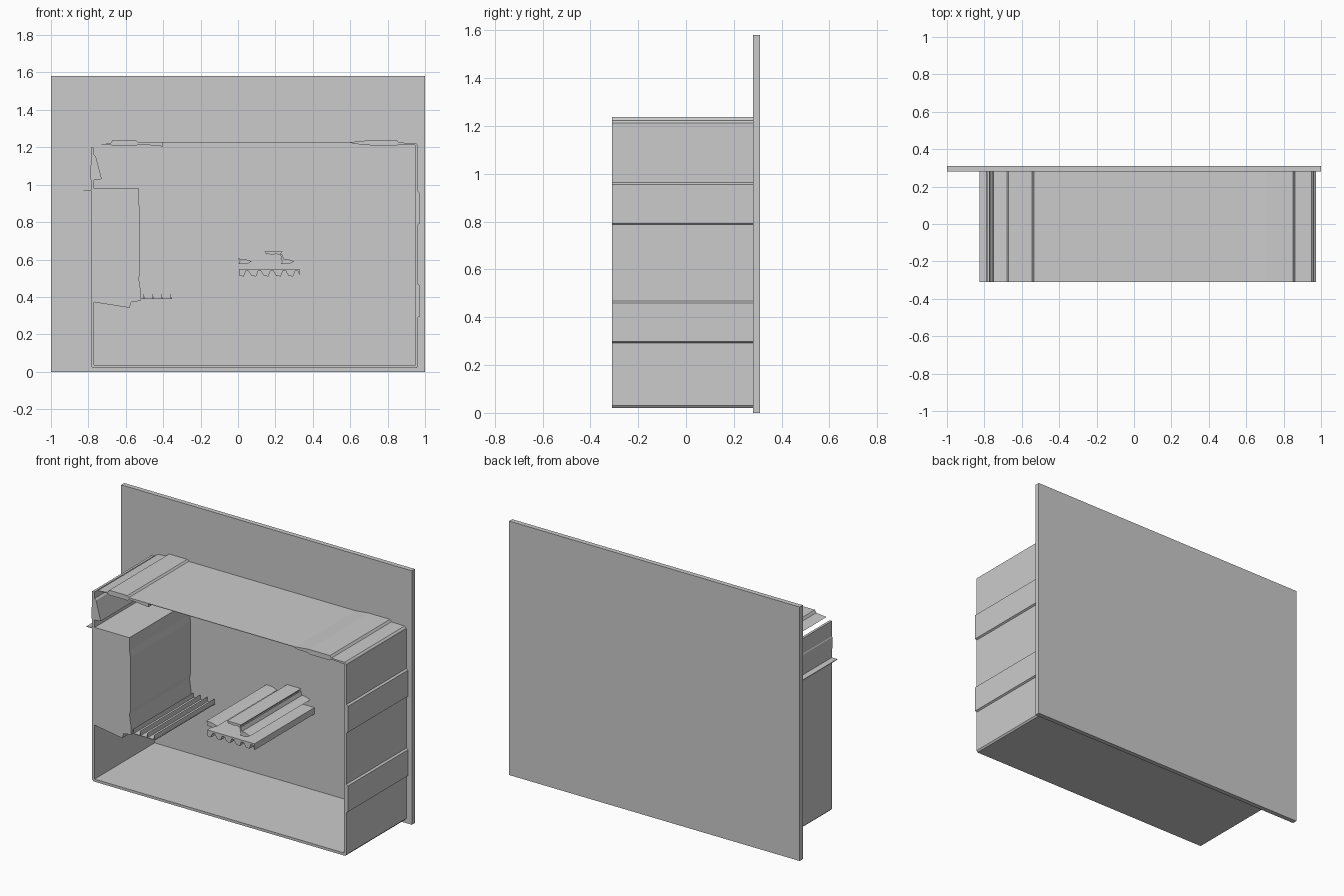
import bpy
import bmesh

FRONT, BACK = -0.31, 0.28


def extrude_profile(name, pts, y0=FRONT, y1=BACK):
    """Solid made by sweeping an x-z outline along y."""
    bm = bmesh.new()
    face = bm.faces.new([bm.verts.new((x, y0, z)) for x, z in pts])
    swept = bmesh.ops.extrude_face_region(bm, geom=[face])["geom"]
    moved = [g for g in swept if isinstance(g, bmesh.types.BMVert)]
    bmesh.ops.translate(bm, verts=moved, vec=(0, y1 - y0, 0))
    bmesh.ops.recalc_face_normals(bm, faces=bm.faces)
    mesh = bpy.data.meshes.new(name)
    bm.to_mesh(mesh)
    bm.free()
    obj = bpy.data.objects.new(name, mesh)
    bpy.context.collection.objects.link(obj)
    return obj


def rect(x0, x1, z0, z1):
    return [(x0, z0), (x1, z0), (x1, z1), (x0, z1)]


# Back plate
extrude_profile("back_plate", rect(-1, 1, 0, 1.58), BACK, 0.31)

# U-shaped frame: left wall, floor, right wall with two raised bands
outer = [(-0.787, 1.03), (-0.787, 0.03), (-0.777, 0.02), (0.955, 0.02), (0.963, 0.03)]
for low, high in ((0.295, 0.465), (0.79, 0.96)):
    outer += [(0.963, low - 0.003), (0.974, low + 0.003),
              (0.974, high - 0.005), (0.963, high + 0.003)]
outer += [(0.963, 1.212)]
inner = [(0.948, 1.212), (0.948, 0.036), (-0.77, 0.036), (-0.77, 1.03)]
extrude_profile("wall_frame", outer + inner)

# Roof sheet with a raised, stepped pad near each end
extrude_profile("roof", [
    (-0.75, 1.214), (-0.68, 1.222), (-0.67, 1.238), (-0.545, 1.238), (-0.535, 1.228),
    (-0.42, 1.228), (0.61, 1.228), (0.625, 1.23), (0.705, 1.238), (0.85, 1.238),
    (0.86, 1.225), (0.95, 1.223), (0.963, 1.21), (0.86, 1.216), (0.85, 1.208),
    (0.71, 1.208), (0.7, 1.215), (0.62, 1.217), (0.6, 1.225), (-0.4, 1.225),
    (-0.4, 1.204), (-0.43, 1.208), (-0.53, 1.216), (-0.545, 1.208), (-0.67, 1.208),
    (-0.68, 1.214)])

# Wedge on top of the left wall, and the thin ledge beside it
extrude_profile("left_wedge", [
    (-0.787, 1.2), (-0.772, 1.2), (-0.77, 1.16), (-0.76, 1.15), (-0.728, 1.03),
    (-0.775, 1.025), (-0.79, 1.03), (-0.79, 1.1), (-0.787, 1.105)])
extrude_profile("left_ledge", rect(-0.825, -0.78, 0.969, 0.973))

# Inner block against the left wall
extrude_profile("inner_block", [
    (-0.77, 0.372), (-0.58, 0.342), (-0.57, 0.372), (-0.518, 0.38), (-0.518, 0.42),
    (-0.53, 0.5), (-0.523, 0.53), (-0.523, 0.86), (-0.53, 0.9), (-0.53, 0.98),
    (-0.77, 0.98)])

# Finned shelf beside the block
extrude_profile("fin_shelf", rect(-0.518, -0.354, 0.388, 0.392))
for i in range(4):
    x = -0.503 + i * 0.048
    extrude_profile(f"shelf_fin_{i}", [(x - 0.005, 0.39), (x + 0.003, 0.39), (x, 0.42)])

# Floating bar with a notched underside
notched = [(0.33, 0.55), (0.005, 0.55)]
for i in range(5):
    x = 0.007 + i * 0.066
    notched += [(x, 0.512), (x + 0.024, 0.51), (x + 0.034, 0.538), (x + 0.05, 0.538)]
notched += [(0.33, 0.51)]
extrude_profile("notched_bar", notched)

# Small floating side bars and cap bar
wedge = [(0.0, 0.605), (0.04, 0.602), (0.074, 0.59), (0.045, 0.575), (0.003, 0.576),
         (0.01, 0.59)]
extrude_profile("left_side_bar", wedge)
extrude_profile("right_side_bar", [(x + 0.227, z) for x, z in wedge])
extrude_profile("cap_bar", [
    (0.142, 0.643), (0.238, 0.643), (0.225, 0.626), (0.2, 0.63), (0.185, 0.625),
    (0.16, 0.63), (0.15, 0.628)])
extrude_profile("cap_flap", [(0.226, 0.625), (0.236, 0.628), (0.246, 0.6), (0.236, 0.6)])
